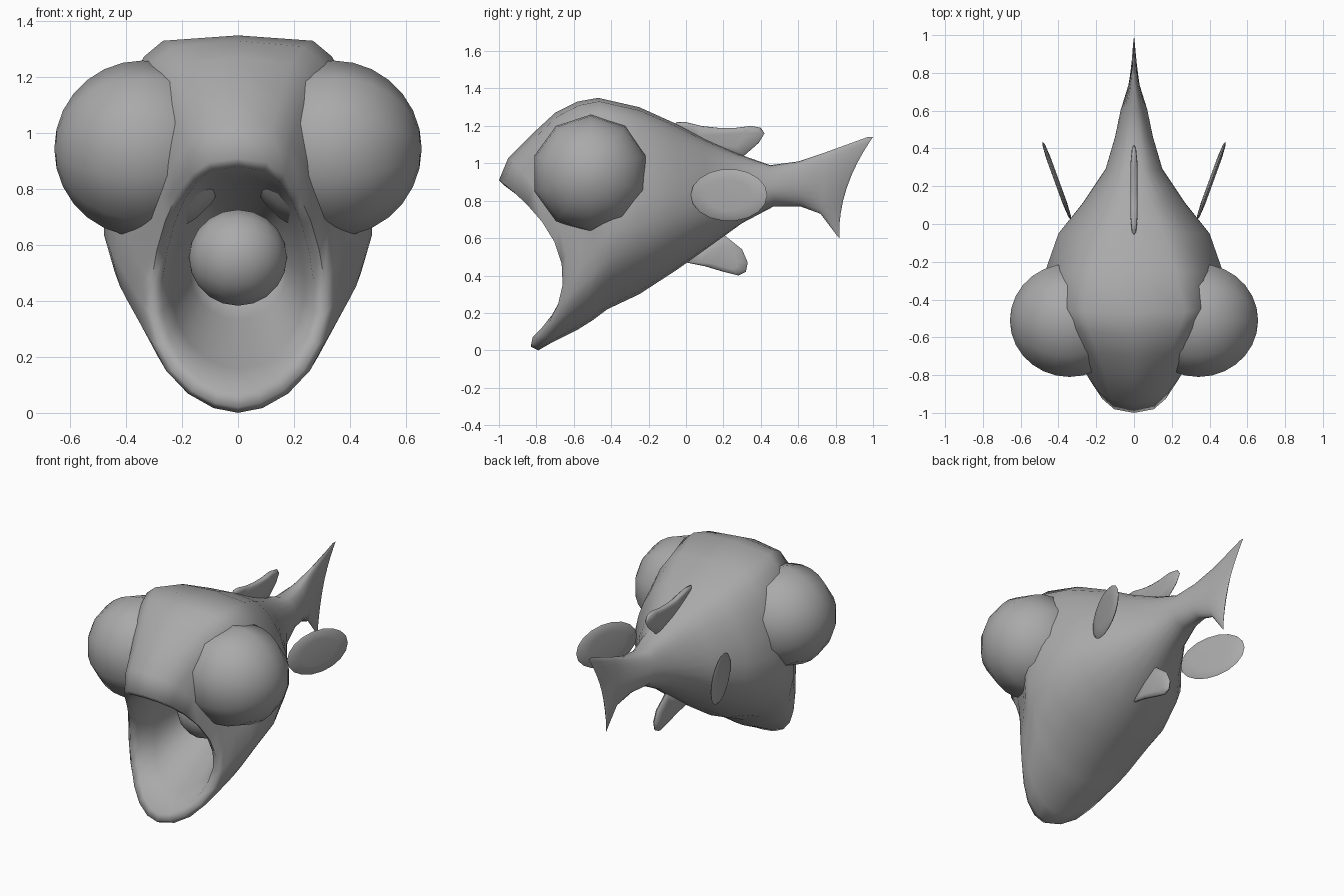
import bpy
import bmesh
from math import sin, cos, pi, radians
from mathutils import Matrix, Vector

cube = bpy.data.objects.get("Cube")
if cube:
    bpy.data.objects.remove(cube, do_unlink=True)

grey = bpy.data.materials.new("plain grey")
grey.use_nodes = True
grey.diffuse_color = (0.4, 0.4, 0.4, 1)
bsdf = grey.node_tree.nodes["Principled BSDF"]
bsdf.inputs["Base Color"].default_value = grey.diffuse_color
bsdf.inputs["Roughness"].default_value = 0.7


def finish(name, bm, angle=60):
    """Turn a bmesh into a smooth grey object."""
    bmesh.ops.recalc_face_normals(bm, faces=bm.faces[:])
    mesh = bpy.data.meshes.new(name)
    bm.to_mesh(mesh)
    bm.free()
    mesh.materials.append(grey)
    obj = bpy.data.objects.new(name, mesh)
    bpy.context.collection.objects.link(obj)
    bpy.ops.object.select_all(action='DESELECT')
    obj.select_set(True)
    bpy.context.view_layer.objects.active = obj
    bpy.ops.object.shade_smooth_by_angle(angle=radians(angle))
    return obj


def bridge(bm, first, second):
    """Join two closed loops of vertices with quads."""
    count = len(first)
    for i in range(count):
        j = (i + 1) % count
        bm.faces.new((first[i], first[j], second[j], second[i]))


def section(bm, top_y, top_z, low_y, low_z, width, bend, sides=24):
    """Ring between a top and a bottom point, with its sides swept back by bend.
    The crown is squarest above the eyes and the keel tapers."""
    boxy = min(0.7, 0.3 + 0.7 * abs(top_y + 0.45))
    ring = []
    for i in range(sides):
        angle = 2 * pi * i / sides
        across, up = sin(angle), cos(angle)
        power = boxy if up > 0 else 1.1
        x = width * abs(across) ** power * (1 - 0.15 * up)
        height = (1 + up) / 2
        y = low_y + (top_y - low_y) * height + bend * across * across
        z = low_z + (top_z - low_z) * height
        ring.append(bm.verts.new((x if across >= 0 else -x, y, z)))
    return ring


# Body outline from the tail fin edge forward to the inner lip
stations = [
    (1, 1.14, .82, .6, 0, -.05),
    (.97, 1.14, .81, .61, .01, -.04),
    (.75, 1.06, .72, .73, .03, 0),
    (.6, 1.01, .61, .77, .07, 0),
    (.45, .99, .47, .77, .1, 0),
    (.28, 1.05, .3, .68, .15, 0),
    (.1, 1.13, .12, .55, .27, 0),
    (-.05, 1.21, -.05, .43, .4, 0),
    (-.25, 1.3, -.25, .3, .47, 0),
    (-.47, 1.35, -.42, .22, .48, .05),
    (-.58, 1.33, -.5, .16, .46, .09),
    (-.7, 1.27, -.58, .11, .43, .15),
    (-.83, 1.15, -.72, .04, .38, .21),
    (-.95, 1.03, -.79, 0, .34, .23),
    (-1, .91, -.83, .02, .31, .25),
    (-.97, .88, -.82, .07, .27, .25),
]

# Mouth lining shrinks evenly from the inner lip to the throat
lip, throat = stations[-1], (-.15, .7, -.15, .42, .14, 0)
for step in range(1, 5):
    stations.append([a + (b - a) * step / 4 for a, b in zip(lip, throat)])

bm = bmesh.new()
rings = [section(bm, *station) for station in stations]
for first, second in zip(rings, rings[1:]):
    bridge(bm, first, second)
bm.faces.new(rings[-1])
# Close the tail fin into a sharp trailing edge
bmesh.ops.remove_doubles(bm, verts=rings[0], dist=0.0001)
finish("fish_body", bm, 75)


def ball(name, center, radius, segments, rings):
    """Sphere with its poles sideways and a corner at the very top."""
    bm = bmesh.new()
    bmesh.ops.create_uvsphere(bm, u_segments=segments, v_segments=rings, radius=radius)
    spin = Matrix.Rotation(pi / segments, 4, 'Z')
    tip = Matrix.Rotation(pi / 2, 4, 'Y')
    bm.transform(Matrix.Translation(center) @ tip @ spin)
    finish(name, bm)


# Bulging eyes and the ball inside the mouth
for side, word in ((1, "left"), (-1, "right")):
    ball(word + "_eye", (side * 0.342, -0.51, 0.945), 0.315, 10, 14)
ball("mouth_ball", (0, -0.32, 0.555), 0.175, 16, 10)


def fin(name, outline, thick, matrix=Matrix()):
    """Thin plate in the y-z plane with a rounded edge."""
    bm = bmesh.new()
    points = [Vector((0, y, z)) for y, z in outline]
    middle = sum(points, Vector()) / len(points)

    def loop(scale, x):
        shift = middle + Vector((x, 0, 0))
        return [bm.verts.new(shift + (point - middle) * scale) for point in points]

    edge = loop(1, 0)
    for x in (thick, -thick):
        shoulder = loop(0.93, x * 0.6)
        flat = loop(0.6, x)
        bridge(bm, edge, shoulder)
        bridge(bm, shoulder, flat)
        bm.faces.new(flat)
    bm.transform(matrix)
    finish(name, bm)


# Single fins on the centre line
fin("dorsal_fin", [(-.07, 1.2), (-.05, 1.22), (0, 1.22), (.08, 1.2), (.17, 1.19),
                   (.27, 1.19), (.35, 1.2), (.4, 1.19), (.42, 1.16), (.39, 1.11),
                   (.31, 1.04), (.15, 1.06), (0, 1.14)], 0.018)
fin("belly_fin", [(0, .47), (.1, .45), (.2, .42), (.28, .4), (.32, .42),
                  (.33, .47), (.3, .54), (.2, .62), (.08, .56)], 0.018)

# Paired oval side fins, hinged at the body and swept outward
oval = []
for i in range(18):
    angle = 2 * pi * i / 18
    oval.append((0.218 - 0.218 * cos(angle), 0.14 * sin(angle)))
for side, word in ((1, "left"), (-1, "right")):
    hinge = Matrix.Translation((side * 0.335, 0.025, 0.83))
    sweep = Matrix.Rotation(-side * radians(20), 4, 'Z')
    fin(word + "_side_fin", oval, 0.012, hinge @ sweep)
